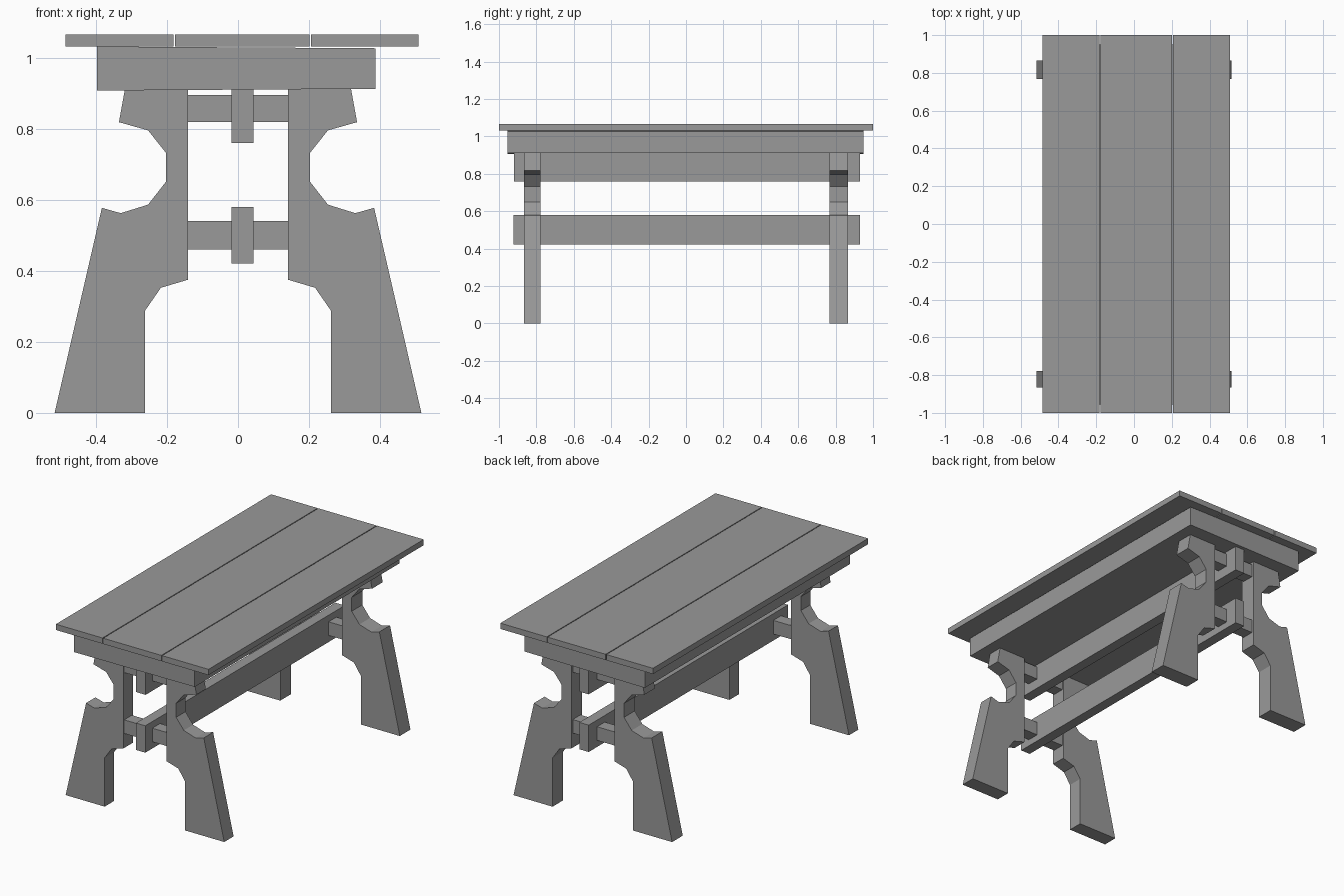
import bpy, bmesh

if "Cube" in bpy.data.objects:
    bpy.data.objects.remove(bpy.data.objects["Cube"])

wood = bpy.data.materials.new("grey wood")
wood.diffuse_color = (0.32, 0.32, 0.32, 1)
wood.use_nodes = True
wood.node_tree.nodes["Principled BSDF"].inputs["Base Color"].default_value = wood.diffuse_color


def prism(name, profile, y0, y1):
    """Extrude an (x, z) outline from y0 to y1."""
    bm = bmesh.new()
    face = bm.faces.new([bm.verts.new((x, y0, z)) for x, z in profile])
    ext = bmesh.ops.extrude_face_region(bm, geom=[face])
    moved = [v for v in ext["geom"] if isinstance(v, bmesh.types.BMVert)]
    bmesh.ops.translate(bm, verts=moved, vec=(0, y1 - y0, 0))
    bmesh.ops.recalc_face_normals(bm, faces=bm.faces)
    mesh = bpy.data.meshes.new(name)
    bm.to_mesh(mesh)
    bm.free()
    mesh.materials.append(wood)
    obj = bpy.data.objects.new(name, mesh)
    bpy.context.collection.objects.link(obj)
    return obj


def box(name, x0, x1, y0, y1, z0, z1):
    return prism(name, [(x0, z0), (x1, z0), (x1, z1), (x0, z1)], y0, y1)


# Table top planks
box("left_plank", -0.485, -0.182, -1, 1, 1.031, 1.065)
box("middle_plank", -0.177, 0.201, -1, 1, 1.031, 1.065)
box("right_plank", 0.206, 0.508, -1, 1, 1.031, 1.065)

# Solid slab under the top
prism("under_top", [(-0.397, 0.907), (0.387, 0.912), (0.387, 1.026), (-0.397, 1.031)],
      -0.955, 0.95)

# Carved leg outline (right side)
leg = [(0.14, 0.912), (0.318, 0.912), (0.335, 0.818), (0.253, 0.795),
       (0.203, 0.732), (0.203, 0.65), (0.253, 0.586), (0.33, 0.562),
       (0.383, 0.577), (0.516, 0), (0.262, 0), (0.262, 0.287),
       (0.217, 0.352), (0.14, 0.375)]

# Leg pairs and their cross bars at each end
for end, y0, y1 in (("front", -0.865, -0.778), ("back", 0.767, 0.866)):
    prism(end + "_right_leg", leg, y0, y1)
    prism(end + "_left_leg", [(-x, z) for x, z in leg], y0, y1)
    mid = (y0 + y1) / 2
    for level, z0, z1 in (("upper", 0.818, 0.895), ("lower", 0.46, 0.54)):
        box(f"{end}_{level}_cross_bar", -0.145, 0.145, mid - 0.036, mid + 0.036, z0, z1)

# Long stretchers running through the cross bars
box("upper_stretcher", -0.018, 0.043, -0.92, 0.93, 0.76, 0.911)
box("lower_stretcher", -0.018, 0.043, -0.923, 0.93, 0.421, 0.579)
